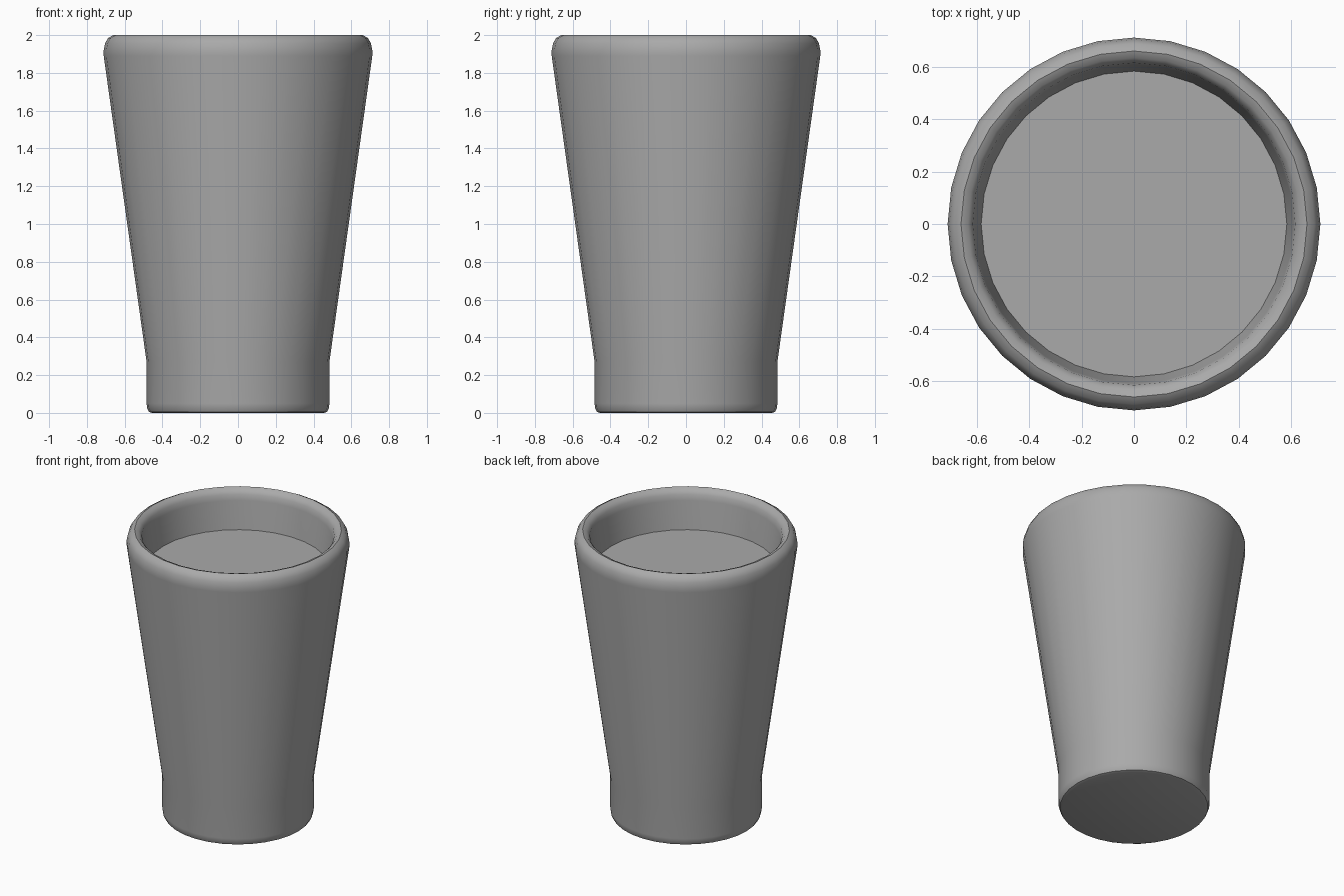
import bpy, bmesh, math

SIDES = 32

cube = bpy.data.objects.get("Cube")
if cube:
    bpy.data.objects.remove(cube, do_unlink=True)


def make_material(name, color):
    mat = bpy.data.materials.new(name)
    mat.use_nodes = True
    mat.diffuse_color = color
    mat.node_tree.nodes["Principled BSDF"].inputs["Base Color"].default_value = color
    return mat


def lathe(name, profile, mat):
    """Turn a (radius, height) profile around the z axis."""
    bm = bmesh.new()
    verts = [bm.verts.new((r, 0, z)) for r, z in profile]
    edges = [bm.edges.new(pair) for pair in zip(verts, verts[1:])]
    bmesh.ops.spin(bm, geom=verts + edges, cent=(0, 0, 0), axis=(0, 0, 1),
                   angle=math.tau, steps=SIDES, use_duplicate=False)
    bmesh.ops.remove_doubles(bm, verts=bm.verts, dist=0.0005)
    bmesh.ops.recalc_face_normals(bm, faces=bm.faces)
    mesh = bpy.data.meshes.new(name)
    bm.to_mesh(mesh)
    bm.free()
    mesh.materials.append(mat)
    obj = bpy.data.objects.new(name, mesh)
    bpy.context.collection.objects.link(obj)
    bpy.ops.object.select_all(action="DESELECT")
    obj.select_set(True)
    bpy.context.view_layer.objects.active = obj
    bpy.ops.object.shade_smooth_by_angle(angle=math.radians(40))
    return obj


grey = make_material("grey", (0.4, 0.4, 0.4, 1))

# Cup: rounded base, straight foot, flared wall, rounded rim, hollow inside
base = [(0, 0), (0.455, 0), (0.472, 0.006), (0.481, 0.025), (0.484, 0.05)]
wall = [(0.484, 0.27), (0.711, 1.89)]
rim = [(0.711, 1.92), (0.704, 1.956), (0.688, 1.985), (0.66, 2.0),
       (0.634, 1.99), (0.615, 1.965), (0.608, 1.925)]
inside = [(0.40, 0.3), (0.38, 0.1), (0, 0.1)]
lathe("cup", base + wall + rim + inside, grey)

# Contents: flat disc set below the rim, closed underneath
lathe("contents", [(0, 1.73), (0.592, 1.73), (0.592, 1.7), (0, 1.7)], grey)
